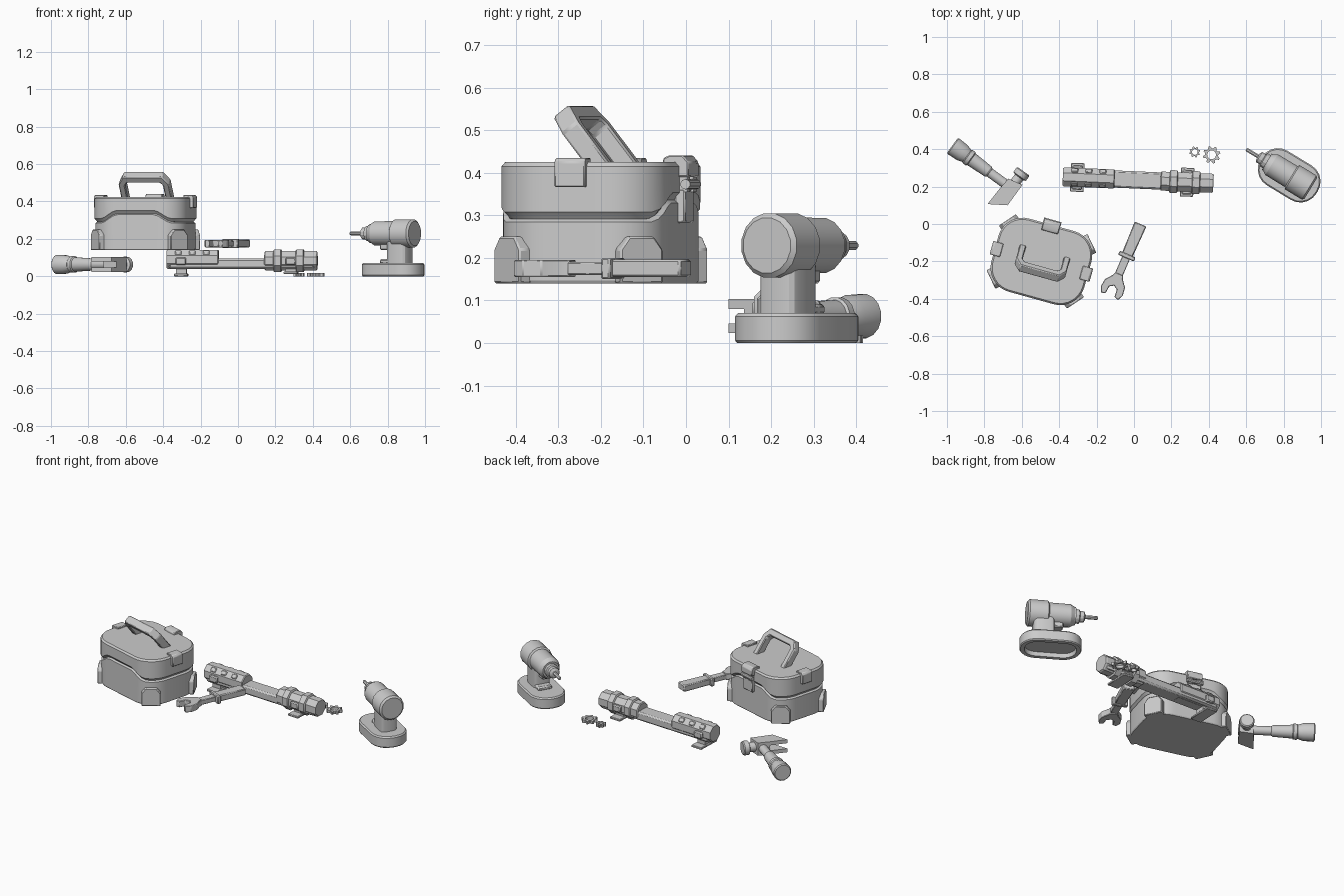
import bpy, bmesh
from math import pi, sin, cos, radians
from mathutils import Matrix, Vector

if "Cube" in bpy.data.objects:
    bpy.data.objects.remove(bpy.data.objects["Cube"])

grey = bpy.data.materials.new("plain grey")
grey.use_nodes = True
grey.diffuse_color = (0.6, 0.6, 0.6, 1)
grey.node_tree.nodes["Principled BSDF"].inputs["Base Color"].default_value = (0.6, 0.6, 0.6, 1)


def frame(x, y, z, deg):
    return Matrix.Translation((x, y, z)) @ Matrix.Rotation(radians(deg), 4, 'Z')


def finish(name, bm, m, bevel=0):
    bmesh.ops.recalc_face_normals(bm, faces=bm.faces)
    mesh = bpy.data.meshes.new(name)
    bm.to_mesh(mesh)
    bm.free()
    ob = bpy.data.objects.new(name, mesh)
    bpy.context.scene.collection.objects.link(ob)
    ob.matrix_world = m
    mesh.materials.append(grey)
    if bevel:
        mod = ob.modifiers.new("soft edge", 'BEVEL')
        mod.width, mod.segments = bevel, 1
    bpy.ops.object.select_all(action='DESELECT')
    ob.select_set(True)
    bpy.context.view_layer.objects.active = ob
    bpy.ops.object.shade_smooth_by_angle(angle=radians(28))
    return ob


def loft(name, rings, m, bevel=0):
    """Skin equal-length rings of points and cap both ends."""
    bm = bmesh.new()
    loops = [[bm.verts.new(p) for p in ring] for ring in rings]
    n = len(loops[0])
    for lo, hi in zip(loops, loops[1:]):
        for i in range(n):
            j = (i + 1) % n
            bm.faces.new((lo[i], lo[j], hi[j], hi[i]))
    bm.faces.new(loops[0])
    bm.faces.new(loops[-1])
    return finish(name, bm, m, bevel)


def prism(name, pts, z0, z1, m, bevel=0):
    return loft(name, [[(x, y, z) for x, y in pts] for z in (z0, z1)], m, bevel)


def box(name, xs, ys, zs, m, bevel=0):
    (a, b), (c, d) = xs, ys
    return prism(name, [(a, c), (b, c), (b, d), (a, d)], *zs, m, bevel)


def turned(name, profile, m, sides=16):
    """Turn (distance, radius) pairs around the local x axis."""
    ang = [2 * pi * (i + 0.5) / sides for i in range(sides)]
    return loft(name, [[(t, r * cos(a), r * sin(a)) for a in ang] for t, r in profile], m)


def rounded(a, b, r, seg=7, mids=()):
    """Rounded rectangle outline, with extra points on the long sides."""
    pts = []
    for k, (sx, sy) in enumerate(((1, 1), (-1, 1), (-1, -1), (1, -1))):
        for i in range(seg + 1):
            t = pi / 2 * (k + i / seg)
            pts.append((sx * (a - r) + r * cos(t), sy * (b - r) + r * sin(t)))
        if k in (0, 2):
            pts += [(sx * u, sy * b) for u in mids]
    return pts


# ---- tool case -------------------------------------------------------------
CASE = frame(-0.495, -0.2, 0, -15.5)


def rise(u):
    t = min(1, max(0, (0.2 - abs(u)) / 0.1))
    return 0.045 * t * t * (3 - 2 * t)


def case_ring(inset, z, wavy):
    pts = rounded(0.258 - inset, 0.203 - inset, 0.133 - inset, 8, (0.1, 0.05, 0, -0.05, -0.1))
    return [(u, v, z + (rise(u) if wavy else 0)) for u, v in pts]


loft("case_body", [case_ring(*s) for s in (
    (0.008, 0.14, 0), (0.004, 0.147, 0), (0.004, 0.284, 1), (0.014, 0.291, 1))], CASE)
loft("case_lid", [case_ring(*s) for s in (
    (0.018, 0.286, 1), (0.008, 0.3, 1), (0, 0.308, 1), (0, 0.415, 0), (0.009, 0.425, 0))], CASE)

# corner guards
guard = [(-0.055, 0.14), (0.055, 0.14), (0.055, 0.22), (0.032, 0.25), (-0.032, 0.25), (-0.055, 0.22)]
for sx in (1, -1):
    for sy in (1, -1):
        deg = {(1, 1): 41, (-1, 1): 139, (-1, -1): 221, (1, -1): 319}[sx, sy]
        m = CASE @ frame(sx * 0.125, sy * 0.07, 0, deg)
        loft("corner_guard", [[(d, t, z) for t, z in guard] for d in (0.105, 0.145)], m, 0.004)

# lid latches on both ends
for deg in (0, 180):
    m = CASE @ frame(0, 0, 0, deg)
    hook = [(0.22, 0.41), (0.22, 0.435), (0.268, 0.435), (0.277, 0.425), (0.277, 0.366), (0.25, 0.366)]
    loft("end_latch", [[(u, w, z) for u, z in hook] for w in (-0.037, 0.037)], m, 0.003)

# rear clasp
clasp = [(0.16, 0.41), (0.165, 0.435), (0.18, 0.441), (0.212, 0.441), (0.226, 0.425), (0.226, 0.39), (0.19, 0.39)]
loft("rear_clasp_top", [[(w, v, z) for v, z in clasp] for w in (-0.046, 0.046)], CASE, 0.003)
box("rear_clasp_plate", (-0.04, 0.04), (0.19, 0.216), (0.282, 0.362), CASE, 0.004)
for s in (-0.027, 0.027):
    box("rear_clasp_arm", (s - 0.012, s + 0.012), (0.19, 0.222), (0.355, 0.395), CASE)
turned("rear_clasp_pin", [(-0.048, 0.012), (0.048, 0.012)], CASE @ Matrix.Translation((0, 0.219, 0.373)), 10)

# carrying handle, tilted towards the front
tilt = CASE @ Matrix.Translation((0.005, 0.035, 0.415)) @ Matrix.Rotation(radians(38), 4, 'X')
half_out = [(0.14, -0.02), (0.14, 0.115), (0.108, 0.165)]
half_in = [(0.105, -0.02), (0.105, 0.105), (0.09, 0.125)]
outline = (half_out + [(-x, z) for x, z in reversed(half_out)]
           + [(-x, z) for x, z in half_in] + [(x, z) for x, z in reversed(half_in)])
loft("carry_handle", [[(x, y, z) for x, z in outline] for y in (-0.024, 0.024)], tilt, 0.005)

# ---- spanner ---------------------------------------------------------------
SPAN = frame(-0.131, -0.386, 0, 66.7)
jaw = [(0.062, 0), (0.048, 0.022), (0.006, 0.026), (0, 0.05), (0.03, 0.064), (0.075, 0.058), (0.11, 0.03), (0.13, 0.022)]
prism("spanner_jaw", jaw + [(s, -w) for s, w in reversed(jaw[1:])], 0.155, 0.195, SPAN, 0.003)
box("spanner_shaft", (0.12, 0.235), (-0.022, 0.022), (0.16, 0.19), SPAN, 0.003)
box("spanner_collar", (0.222, 0.245), (-0.046, 0.046), (0.15, 0.2), SPAN, 0.004)
prism("spanner_grip", [(0.24, -0.03), (0.42, -0.034), (0.42, 0.034), (0.24, 0.03)], 0.155, 0.196, SPAN, 0.005)

# ---- clamp bar -------------------------------------------------------------
BAR = frame(0.022, 0.235, 0, -2.5)
box("bar_core", (-0.39, 0.39), (-0.046, 0.046), (0.04, 0.094), BAR, 0.01)
left_axis = BAR @ Matrix.Translation((0, 0, 0.09))
turned("bar_left_sleeve", [(-0.403, 0.05), (-0.396, 0.055), (-0.13, 0.055), (-0.125, 0.05)], left_axis, 8)
right_axis = BAR @ Matrix.Translation((0, 0, 0.083))
turned("bar_right_sleeve", [(0.12, 0.05), (0.125, 0.055), (0.396, 0.055), (0.403, 0.05)], right_axis, 8)
for x in (0.19, 0.31):
    turned("bar_band", [(x - 0.022, 0.058), (x - 0.018, 0.066), (x + 0.018, 0.066), (x + 0.022, 0.058)], right_axis, 8)
for x in (-0.34, -0.265, -0.19):
    for deg in (-45, 45):
        m = left_axis @ Matrix.Translation((x, 0, 0)) @ Matrix.Rotation(radians(deg), 4, 'X')
        box("sleeve_stud", (-0.018, 0.018), (-0.014, 0.014), (0.04, 0.057), m, 0.004)
for x, z in ((-0.325, 0), (0.262, 0.012)):
    box("bar_foot_plate", (x - 0.036, x + 0.036), (-0.077, 0.077), (z, z + 0.014), BAR, 0.003)
    box("bar_foot_post", (x - 0.028, x + 0.028), (-0.03, 0.03), (z + 0.01, 0.08), BAR)
    box("bar_strap", (x - 0.028, x + 0.028), (-0.066, 0.066), (0.06, 0.1), BAR, 0.006)

# ---- loose gears -----------------------------------------------------------
for x, y, r in ((0.325, 0.385, 0.03), (0.415, 0.37, 0.047)):
    teeth = 8
    bm = bmesh.new()
    loops = []
    for z in (0, 0.018):
        outer, inner = [], []
        for i in range(teeth * 4):
            a = 2 * pi * i / (teeth * 4)
            rad = r if i % 4 < 2 else r * 0.74
            outer.append(bm.verts.new((rad * cos(a), rad * sin(a), z)))
            inner.append(bm.verts.new((r * 0.5 * cos(a), r * 0.5 * sin(a), z)))
        loops.append((outer, inner))
    (o0, i0), (o1, i1) = loops
    for i in range(teeth * 4):
        j = (i + 1) % (teeth * 4)
        for p, q in ((o0, o1), (o1, i1), (i1, i0), (i0, o0)):
            bm.faces.new((p[i], p[j], q[j], q[i]))
    finish("loose_gear", bm, frame(x, y, 0, 10))

# ---- drill -----------------------------------------------------------------
DRILL = frame(0.945, 0.19, 0, 148.7)
AXIS = DRILL @ Matrix.Translation((0, 0, 0.229))
turned("drill_motor", [(0, 0.066), (0.01, 0.077), (0.115, 0.077), (0.122, 0.067)], AXIS, 16)
turned("drill_gearbox", [(0.11, 0.067), (0.245, 0.066), (0.268, 0.052), (0.275, 0.052)], AXIS, 16)
turned("drill_chuck", [(0.27, 0.042), (0.295, 0.042), (0.3, 0.033), (0.322, 0.033), (0.33, 0.02)], AXIS, 12)
turned("drill_bit", [(0.32, 0.011), (0.396, 0.011), (0.404, 0.007)], AXIS, 8)
prism("drill_grip", [(x + 0.095, y) for x, y in rounded(0.06, 0.05, 0.025, 3)], 0.06, 0.19, DRILL)
box("drill_trigger", (0.15, 0.205), (-0.025, 0.025), (0.14, 0.185), DRILL, 0.006)
box("drill_grip_heel", (0.13, 0.195), (-0.045, 0.045), (0.065, 0.092), DRILL, 0.008)


def base_ring(inset, z):
    return [(x + 0.135, y, z) for x, y in rounded(0.175 - inset, 0.1075 - inset, 0.1 - inset, 5)]


loft("drill_battery", [base_ring(*s) for s in (
    (0.032, 0.025), (0.028, 0), (0.005, 0), (0, 0.006), (0, 0.062), (0.007, 0.07))], DRILL)

# ---- claw hammer -----------------------------------------------------------
HAMMER = frame(-0.655, 0.215, 0.063, 54)
claw = [(-0.163, 0.04), (-0.105, -0.051), (0.03, -0.051), (0.012, 0.03)]
mid = [(-0.06, 0.036), (-0.06, -0.051), (0.03, -0.051), (0.012, 0.03)]
prism("hammer_head", mid, -0.04, 0.04, HAMMER)
for z0, z1 in ((-0.04, -0.017), (0.017, 0.04)):
    prism("hammer_claw", claw[:2] + [mid[1], mid[0]], z0, z1, HAMMER)
face = HAMMER @ Matrix.Translation((0, -0.012, 0))
turned("hammer_face", [(0.01, 0.028), (0.052, 0.028), (0.058, 0.042), (0.086, 0.042), (0.092, 0.036)], face, 14)
shaft = HAMMER @ Matrix.Translation((-0.02, 0, 0)) @ Matrix.Rotation(pi / 2, 4, 'Z')
turned("hammer_handle", [(-0.02, 0.026), (0.13, 0.026), (0.14, 0.033), (0.25, 0.039), (0.255, 0.045),
                         (0.275, 0.045), (0.28, 0.04), (0.31, 0.05), (0.37, 0.053), (0.376, 0.047)], shaft, 16)
